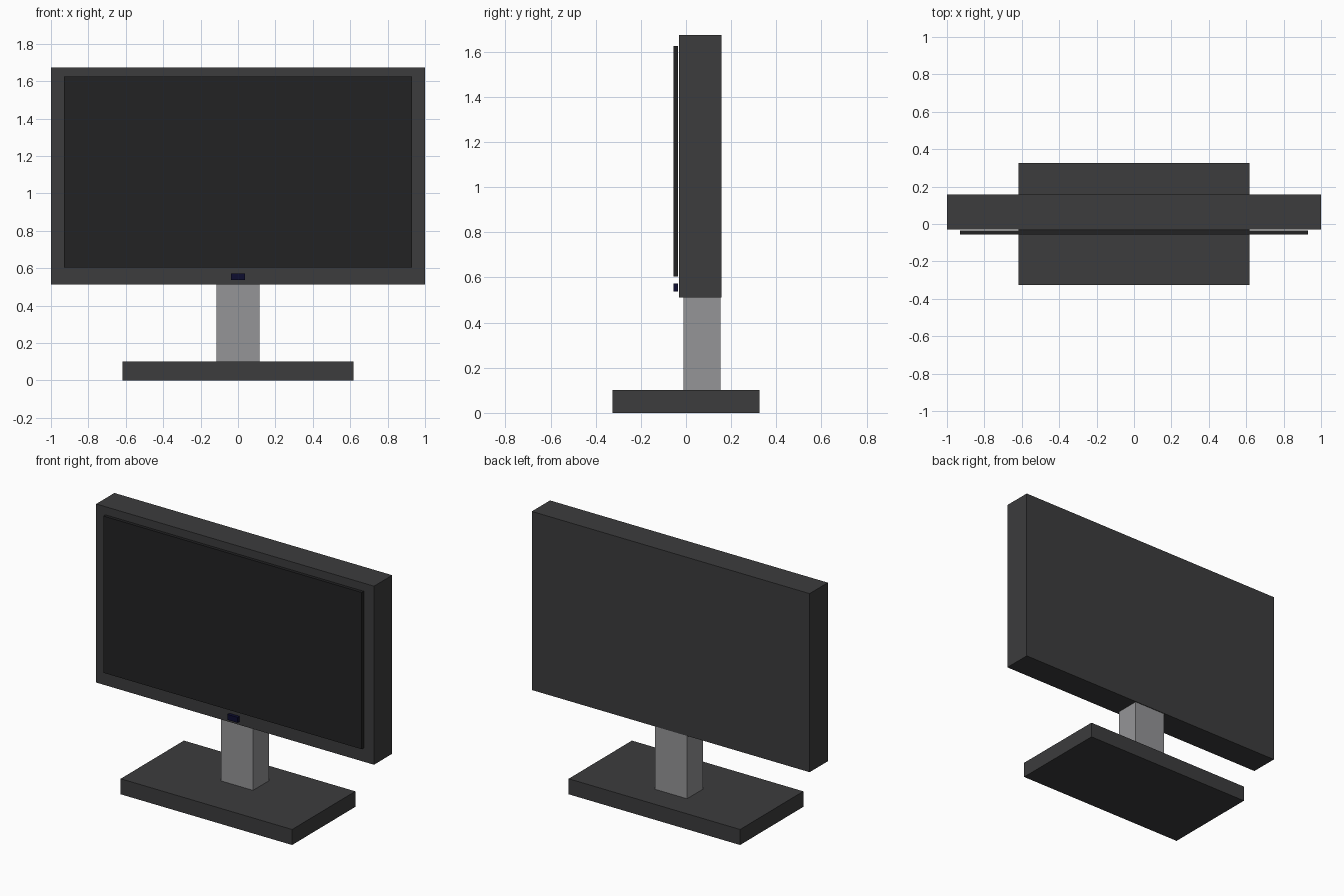
import bpy

if "Cube" in bpy.data.objects:
    bpy.data.objects.remove(bpy.data.objects["Cube"])


def material(name, rgb):
    m = bpy.data.materials.new(name)
    m.diffuse_color = (*rgb, 1.0)
    m.use_nodes = True
    m.node_tree.nodes["Principled BSDF"].inputs["Base Color"].default_value = m.diffuse_color
    return m


def box(name, half_width, y, z, mat):
    """Box centred on x = 0, spanning the given y and z ranges."""
    bpy.ops.mesh.primitive_cube_add(size=1)
    ob = bpy.context.object
    ob.name = name
    ob.location = (0, sum(y) / 2, sum(z) / 2)
    ob.scale = (2 * half_width, y[1] - y[0], z[1] - z[0])
    bpy.ops.object.transform_apply(location=True, rotation=False, scale=True)
    ob.data.materials.append(mat)
    return ob


casing = material("dark_casing", (0.045, 0.045, 0.047))
glass = material("screen_black", (0.016, 0.016, 0.017))
metal = material("grey_metal", (0.30, 0.30, 0.31))
blue = material("button_blue", (0.004, 0.004, 0.03))

# Stand
box("base", 0.617, (-0.325, 0.325), (0.0, 0.101), casing)
box("neck", 0.115, (-0.010, 0.153), (0.101, 0.512), metal)

# Display housing, with the panel and button just in front of it
box("housing", 1.0, (-0.030, 0.157), (0.512, 1.674), casing)
box("screen", 0.930, (-0.056, -0.035), (0.604, 1.624), glass)
box("power_button", 0.037, (-0.056, -0.035), (0.537, 0.572), blue)
